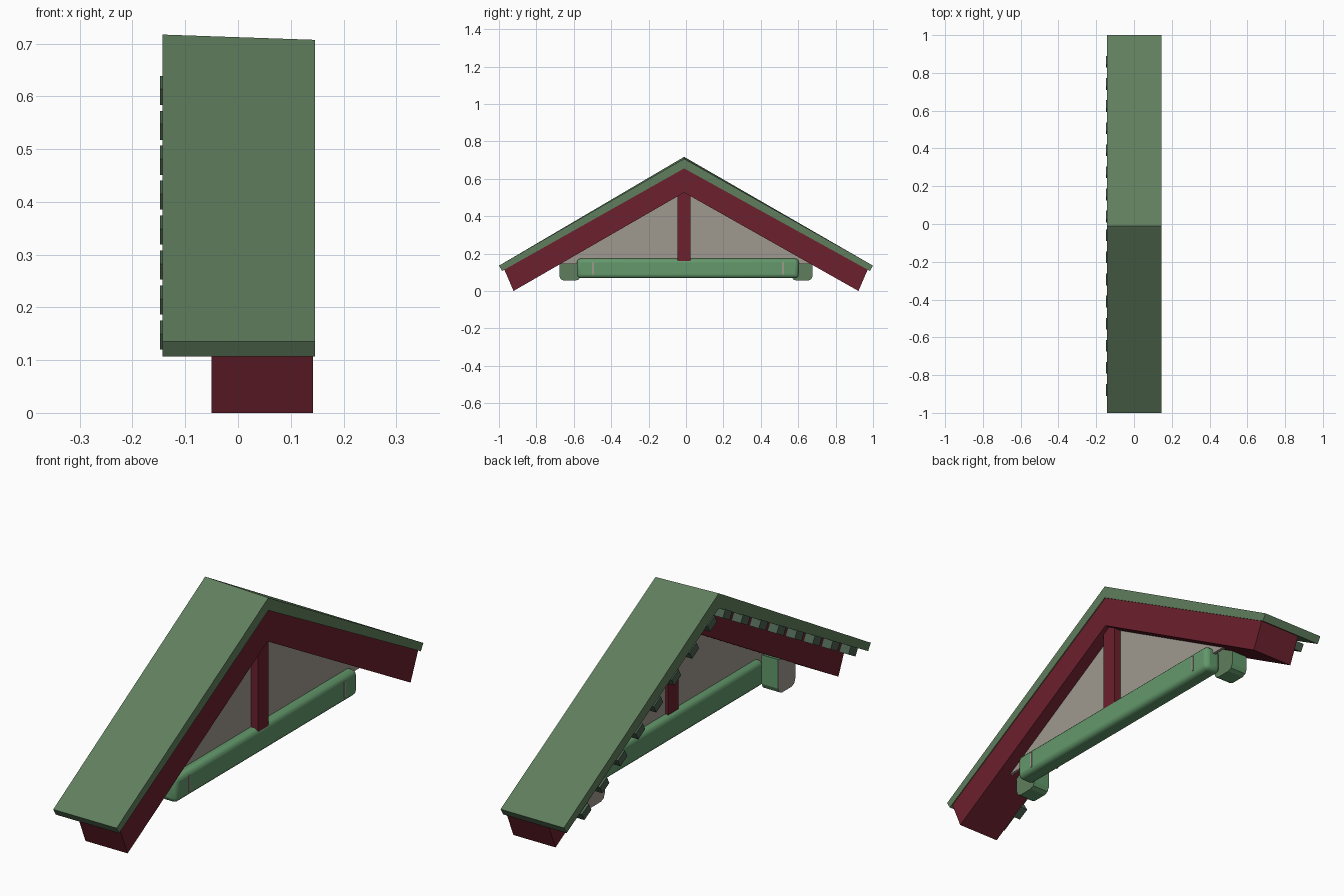
import bpy, bmesh, math

if "Cube" in bpy.data.objects:
    bpy.data.objects.remove(bpy.data.objects["Cube"])


def material(name, rgb):
    m = bpy.data.materials.new(name)
    m.diffuse_color = (*rgb, 1)
    m.use_nodes = True
    m.node_tree.nodes["Principled BSDF"].inputs["Base Color"].default_value = m.diffuse_color
    return m


ROOF = material("moss_green", (0.117, 0.208, 0.110))
RED = material("dark_red", (0.150, 0.015, 0.026))
BEAM = material("soft_green", (0.125, 0.315, 0.147))
STONE = material("warm_grey", (0.352, 0.323, 0.275))
DENTIL = material("deep_green", (0.070, 0.120, 0.080))
APEX_Y = -0.01


def extrude(name, profile, x0, x1, mats):
    """Extrude a (y, z) outline along x."""
    bm = bmesh.new()
    face = bm.faces.new([bm.verts.new((x0, y, z)) for y, z in profile])
    geo = bmesh.ops.extrude_face_region(bm, geom=[face])["geom"]
    for v in geo:
        if isinstance(v, bmesh.types.BMVert):
            v.co.x = x1
    bmesh.ops.recalc_face_normals(bm, faces=bm.faces)
    me = bpy.data.meshes.new(name)
    bm.to_mesh(me)
    bm.free()
    ob = bpy.data.objects.new(name, me)
    bpy.context.collection.objects.link(ob)
    for m in mats:
        me.materials.append(m)
    return ob


def box(name, x, y, z, mat):
    return extrude(name, [(y[0], z[0]), (y[1], z[0]), (y[1], z[1]), (y[0], z[1])],
                   x[0], x[1], [mat])


def bevel(ob, width, segments=3):
    m = ob.modifiers.new("rounding", "BEVEL")
    m.width, m.segments, m.limit_method = width, segments, "ANGLE"
    bpy.context.view_layer.objects.active = ob
    bpy.ops.object.select_all(action="DESELECT")
    ob.select_set(True)
    bpy.ops.object.shade_smooth_by_angle(angle=math.radians(35))


# Roof covering; ridge dips slightly towards +x
roof = extrude("roof", [(-1, 0.135), (APEX_Y, 0.717), (1, 0.135),
                        (0.983, 0.107), (APEX_Y, 0.655), (-0.983, 0.107)],
               -0.143, 0.146, [ROOF])
for v in roof.data.vertices:
    if v.co.x > 0 and v.co.z > 0.7:
        v.co.z = 0.707

# Pair of rafters joined at the ridge
extrude("rafters", [(-0.973, 0.118), (APEX_Y, 0.660), (0.973, 0.118),
                    (0.922, 0.0), (APEX_Y, 0.526), (-0.922, 0.0)],
        -0.05, 0.142, [RED])

# Gable panel and king post
extrude("gable_panel", [(-0.72, 0.145), (0.70, 0.145), (APEX_Y, 0.56)], 0.078, 0.09, [STONE])
box("king_post", (0.065, 0.123), (-0.045, 0.023), (0.16, 0.56), RED)

# Tie beam with rounded edges and narrow slots
bevel(box("tie_beam", (0.05, 0.125), (-0.583, 0.603), (0.068, 0.173), BEAM), 0.02)
for y in (-0.497, 0.518):
    box("beam_slot", (0.122, 0.127), (y - 0.005, y + 0.005), (0.088, 0.155), STONE)

# Brackets behind the beam ends: rounded bottom, stone back, roof-green front
for s in (-1, 1):
    a, b, r = 0.565, 0.677, 0.025
    prof = [(a, 0.20), (a, 0.055 + r), (a + r * 0.3, 0.055 + r * 0.3), (a + r, 0.055),
            (b - r, 0.055), (b - r * 0.3, 0.055 + r * 0.3), (b, 0.055 + r), (b, 0.17)]
    br = extrude("bracket", [(s * y, z) for y, z in prof], -0.025, 0.05, [BEAM, STONE, ROOF])
    for p in br.data.polygons:
        if abs(p.normal.x) > 0.9:
            p.material_index = 1 if p.normal.x < 0 else 2

# Row of small blocks under the rear roof edge
ang = math.atan(0.56)
c, sn = math.cos(ang), math.sin(ang)
for s in (-1, 1):
    for i in range(8):
        y = 0.055 + 0.117 * i
        z = 0.652 - 0.566 * y
        pts = []
        for u, w in ((-0.026, 0.006), (0.026, 0.006), (0.026, -0.028), (-0.026, -0.028)):
            pts.append((APEX_Y + s * (y + u * c + w * sn), z - u * sn + w * c))
        extrude("eave_block", pts, -0.148, -0.105, [DENTIL])
